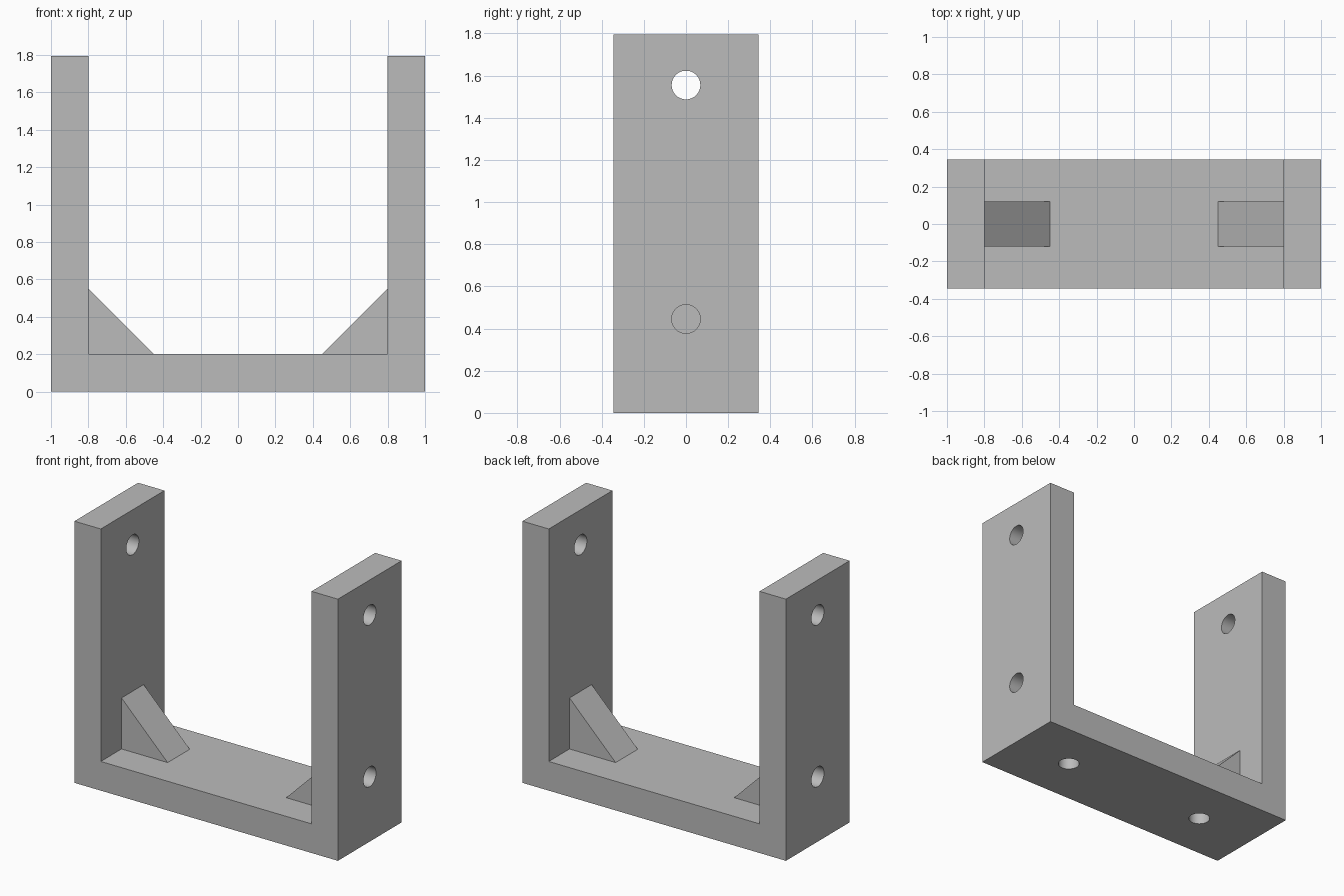
import bpy, bmesh, math
from mathutils import Vector

cube = bpy.data.objects.get("Cube")
if cube:
    bpy.data.objects.remove(cube, do_unlink=True)

HALF_DEPTH = 0.345
HEIGHT = 1.795
WALL = 0.2
GUSSET = 0.35
HOLE_RADIUS = 0.068

grey = bpy.data.materials.new("plain_grey")
grey.use_nodes = True
grey.diffuse_color = (0.5, 0.5, 0.5, 1)
grey.node_tree.nodes["Principled BSDF"].inputs["Base Color"].default_value = grey.diffuse_color


def add_object(name, bm):
    bmesh.ops.recalc_face_normals(bm, faces=bm.faces)
    mesh = bpy.data.meshes.new(name)
    bm.to_mesh(mesh)
    bm.free()
    mesh.materials.append(grey)
    obj = bpy.data.objects.new(name, mesh)
    bpy.context.collection.objects.link(obj)
    return obj


def extrude_profile(name, points, half_depth):
    """Extrude an x-z outline symmetrically along y."""
    bm = bmesh.new()
    face = bm.faces.new([bm.verts.new((x, -half_depth, z)) for x, z in points])
    result = bmesh.ops.extrude_face_region(bm, geom=[face])
    moved = [v for v in result["geom"] if isinstance(v, bmesh.types.BMVert)]
    bmesh.ops.translate(bm, verts=moved, vec=(0, 2 * half_depth, 0))
    return add_object(name, bm)


def drill(target, centre, axis):
    """Cut a round hole through one wall of the bracket."""
    bm = bmesh.new()
    bmesh.ops.create_cone(bm, cap_ends=True, segments=48, radius1=HOLE_RADIUS,
                          radius2=HOLE_RADIUS, depth=WALL * 1.5)
    bm.transform(Vector(axis).to_track_quat("Z", "Y").to_matrix().to_4x4())
    bmesh.ops.translate(bm, verts=bm.verts, vec=centre)
    cutter = add_object("hole_cutter", bm)
    cutter.hide_render = True
    mod = target.modifiers.new("hole", "BOOLEAN")
    mod.operation = "DIFFERENCE"
    mod.solver = "EXACT"
    mod.object = cutter
    bpy.context.view_layer.objects.active = target
    bpy.ops.object.modifier_apply(modifier=mod.name)
    bpy.data.objects.remove(cutter, do_unlink=True)


# U-shaped bracket
inner = 1 - WALL
bracket = extrude_profile("u_bracket", [
    (-1, 0), (1, 0), (1, HEIGHT), (inner, HEIGHT),
    (inner, WALL), (-inner, WALL), (-inner, HEIGHT), (-1, HEIGHT)], HALF_DEPTH)

# Mounting holes and corner gussets on both sides
for side, label in ((1, "left"), (-1, "right")):
    for z in (0.445, 1.555):
        drill(bracket, (side * (1 - WALL / 2), 0, z), (1, 0, 0))
    drill(bracket, (side * 0.555, 0, WALL / 2), (0, 0, 1))
    extrude_profile(label + "_gusset", [
        (side * inner, WALL), (side * (inner - GUSSET), WALL),
        (side * inner, WALL + GUSSET)], 0.12)

# Smooth hole walls, crisp corners
bpy.ops.object.select_all(action="DESELECT")
bracket.select_set(True)
bpy.context.view_layer.objects.active = bracket
bpy.ops.object.shade_smooth_by_angle(angle=math.radians(30))
